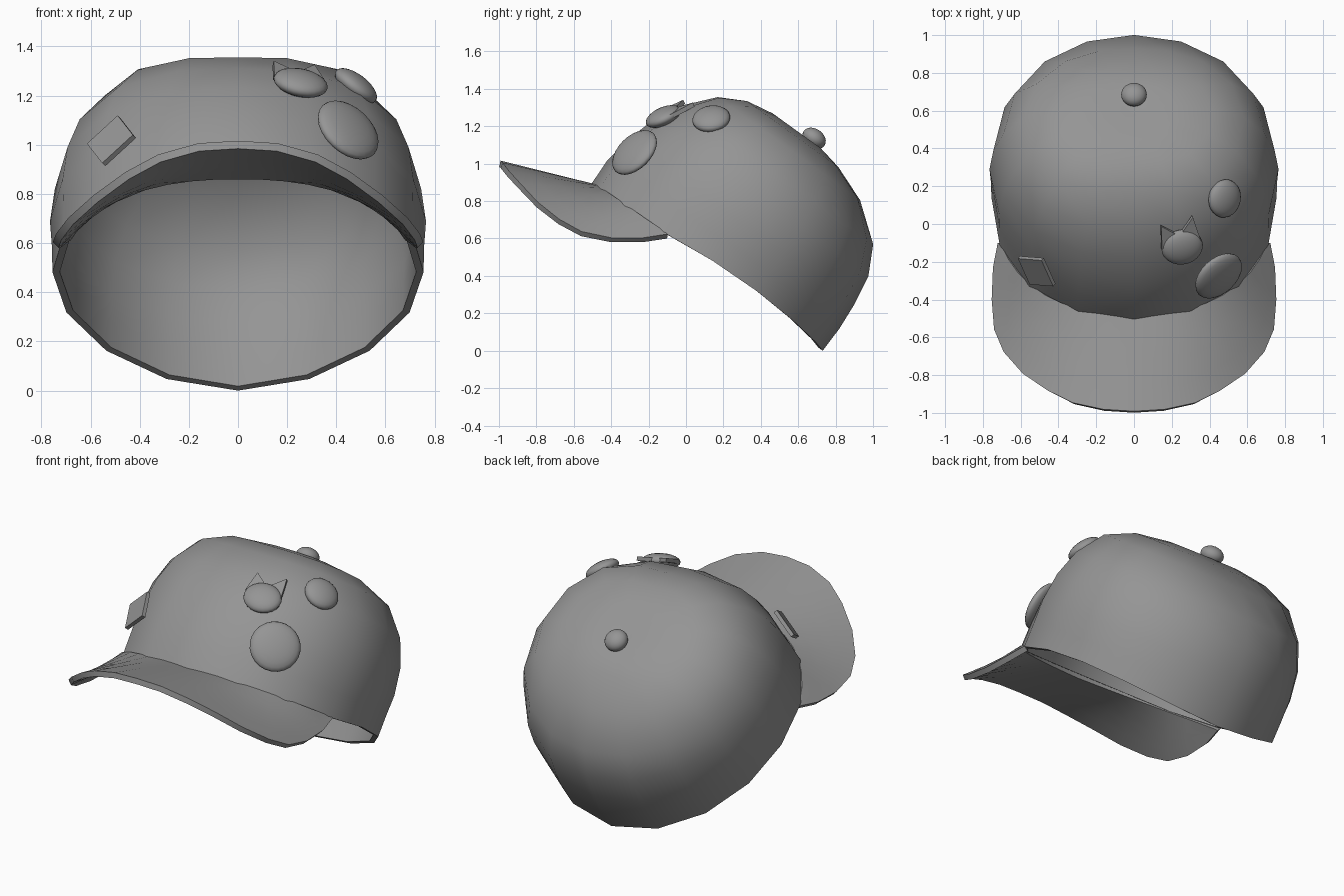
import bpy, bmesh
from math import sin, cos, radians
from mathutils import Vector, Matrix

old = bpy.data.objects.get("Cube")
if old:
    bpy.data.objects.remove(old, do_unlink=True)

grey = bpy.data.materials.new("plain grey")
grey.use_nodes = True
grey.diffuse_color = (0.3, 0.3, 0.3, 1)
grey.node_tree.nodes["Principled BSDF"].inputs["Base Color"].default_value = (0.3, 0.3, 0.3, 1)

# Tilted frame of the crown: sideways, backwards along the rim, up the axis
ORIGIN = Vector((0, 0.115, 0.445))
SIDE = Vector((1, 0, 0))
BACK = Vector((0, 0.81, -0.586))
UP = Vector((0, 0.586, 0.81))


def crown_point(x, back, up):
    return ORIGIN + SIDE * x + BACK * back + UP * up


def crown_normal(p):
    d = Vector(p) - ORIGIN
    x, u, w = d.x, d.dot(BACK), d.dot(UP)
    r = (x * x + u * u) ** 0.5
    k = (r / 0.76) ** 1.5 / 0.76 / r
    return (SIDE * x * k + BACK * u * k + UP * (w / 0.88) ** 1.5 / 0.88).normalized()


def ring_radius(ring, a):
    """Radius of a crown ring at an angle measured from the back."""
    front, side, back, bulge = ring
    if cos(a) < 0:
        return front + (side - front) * sin(a) ** 2 + bulge * sin(2 * a) ** 2
    return back + (side - back) * sin(a) ** 2


def finish(name, bm, angle=50, thickness=0, offset=0):
    bmesh.ops.recalc_face_normals(bm, faces=bm.faces)
    mesh = bpy.data.meshes.new(name)
    bm.to_mesh(mesh)
    bm.free()
    ob = bpy.data.objects.new(name, mesh)
    bpy.context.collection.objects.link(ob)
    mesh.materials.append(grey)
    bpy.ops.object.select_all(action='DESELECT')
    bpy.context.view_layer.objects.active = ob
    ob.select_set(True)
    if thickness:
        mod = ob.modifiers.new("thickness", 'SOLIDIFY')
        mod.thickness = thickness
        mod.offset = offset
        bpy.ops.object.modifier_apply(modifier=mod.name)
    if angle:
        bpy.ops.object.shade_smooth_by_angle(angle=radians(angle))


def skin(bm, rows, closed):
    for a, b in zip(rows, rows[1:]):
        n = len(a)
        for i in range(n if closed else n - 1):
            j = (i + 1) % n
            bm.faces.new((a[i], a[j], b[j], b[i]))


def frame(p, normal, along):
    z = Vector(normal).normalized()
    x = (Vector(along) - z * z.dot(Vector(along))).normalized()
    y = z.cross(x)
    m = Matrix((x, y, z)).transposed().to_4x4()
    m.translation = Vector(p)
    return m


def pebble(name, p, normal, radii):
    bm = bmesh.new()
    bmesh.ops.create_uvsphere(bm, u_segments=24, v_segments=12, radius=1)
    m = frame(p, normal, (1, 0, 0)) @ Matrix.Diagonal((*radii, 1))
    bmesh.ops.transform(bm, matrix=m, verts=bm.verts)
    finish(name, bm, 80)


# Crown: sixteen-sided dome, fuller in front and at the sides; the rim lifts behind.
# Height, then front, side and back radius and the bulge between front and side
rings = {0: (0.765, 0.755, 0.76, 0.025), 0.15: (0.77, 0.757, 0.763, 0.02),
         0.30: (0.745, 0.765, 0.752, 0.02), 0.465: (0.70, 0.745, 0.725, 0.025),
         0.62: (0.62, 0.69, 0.645, 0.035), 0.77: (0.49, 0.58, 0.45, 0.04),
         0.845: (0.35, 0.41, 0.25, 0.04), 0.872: (0.2, 0.22, 0.11, 0.02),
         0.86: (0.05, 0.05, 0.05, 0)}
lift = [0, 0.016, 0.038, 0.052, 0.045, 0.015, 0, 0, 0]
bm = bmesh.new()
rows = []
for w, ring in rings.items():
    row = []
    for i in range(16):
        a = radians(22.5 * i)
        r = ring_radius(ring, a)
        rise = lift[min(i, 16 - i)] * max(0, 1 - w / 0.3)
        row.append(bm.verts.new(crown_point(r * sin(a), r * cos(a), w + rise)))
    rows.append(row)
skin(bm, rows, True)
bm.faces.new(rows[-1])
finish("crown", bm, 50, 0.03, -1)

# Visor: half of the outer edge, lofted from the rim and mirrored
edge = [(0, -0.995, 1.0), (0.16, -0.985, 0.99), (0.32, -0.95, 0.945), (0.45, -0.885, 0.875),
        (0.58, -0.795, 0.78), (0.68, -0.68, 0.69), (0.73, -0.56, 0.625),
        (0.742, -0.40, 0.592), (0.735, -0.23, 0.592), (0.71, -0.10, 0.612)]
bm = bmesh.new()
rows = []
for s in range(5):
    row = []
    for i, tip in enumerate(edge):
        t = i / (len(edge) - 1)
        a = radians(180 - 67.5 * t)
        r = ring_radius(rings[0], a) - 0.02
        root = crown_point(r * sin(a), r * cos(a), 0.02 * t - 0.008)
        row.append(bm.verts.new(root.lerp(Vector(tip), s / 4)))
    rows.append(row)
skin(bm, rows, False)
copy = bmesh.ops.duplicate(bm, geom=bm.verts[:] + bm.edges[:] + bm.faces[:])
bmesh.ops.scale(bm, vec=(-1, 1, 1), verts=[g for g in copy["geom"] if isinstance(g, bmesh.types.BMVert)])
bmesh.ops.remove_doubles(bm, verts=bm.verts, dist=0.0005)
finish("visor", bm, 50, 0.033, 0)

# Button on top and the two round badges
pebble("top_button", (0, 0.685, 1.136), UP, (0.068, 0.068, 0.05))
for name, p, radii in (("large_round_badge", (0.448, -0.275, 1.06), (0.145, 0.145, 0.045)),
                       ("small_round_badge", (0.48, 0.135, 1.24), (0.102, 0.102, 0.045))):
    pebble(name, p, crown_normal(p), radii)

# Cat head badge with two pointed ears
cat = (0.255, -0.122, 1.252)
cat_normal = (0.2, -0.4, 0.88)
pebble("cat_badge_head", cat, cat_normal, (0.112, 0.1, 0.045))
ears = {"cat_badge_right_ear": [(-0.112, 0.0), (-0.03, 0.08), (-0.115, 0.135)],
        "cat_badge_left_ear": [(0.1, 0.03), (-0.005, 0.085), (0.055, 0.175)]}
for name, corners in ears.items():
    bm = bmesh.new()
    low, high = ([bm.verts.new((x, y, z)) for x, y in corners] for z in (-0.01, 0.014))
    skin(bm, [low, high], True)
    bm.faces.new(low)
    bm.faces.new(high)
    bmesh.ops.transform(bm, matrix=frame(cat, cat_normal, (1, 0, 0)), verts=bm.verts)
    finish(name, bm, 0)

# Square badge set on its corner
bm = bmesh.new()
bmesh.ops.create_cube(bm, size=1)
m = frame((-0.515, -0.25, 1.016), (-1, -1.03, 1), (0.125, -0.01, 0.115))
bmesh.ops.transform(bm, matrix=m @ Matrix.Diagonal((0.17, 0.17, 0.022, 1)), verts=bm.verts)
finish("square_badge", bm, 0)
